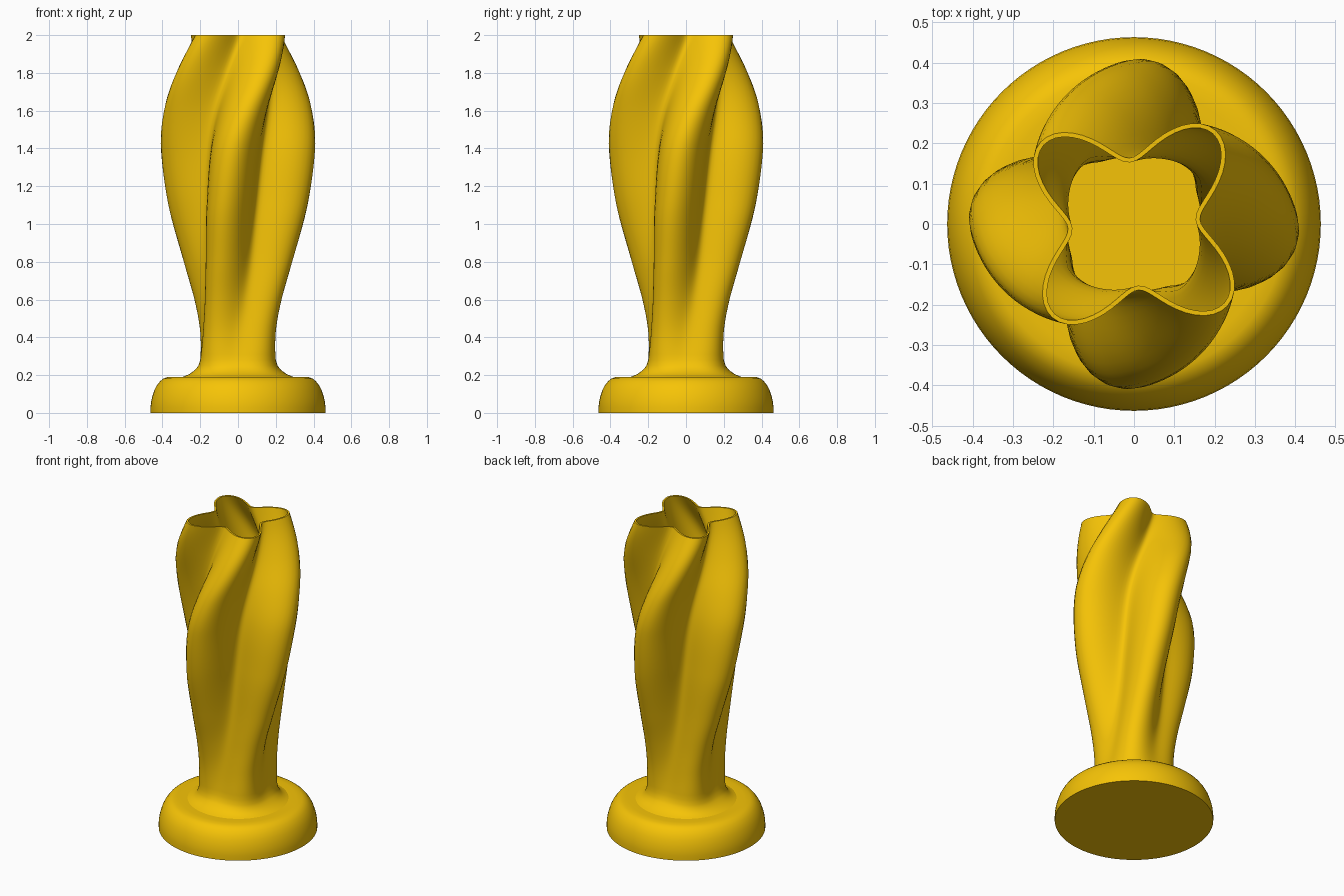
import bpy, bmesh, math

if "Cube" in bpy.data.objects:
    bpy.data.objects.remove(bpy.data.objects["Cube"])

SEG = 96
WALL = 0.011

# body keys: height, lobe radius, valley radius, lobe angle in degrees
KEYS = [(0.185, 0.31, 0.31, -45), (0.205, 0.265, 0.258, -45), (0.25, 0.235, 0.210, -45),
        (0.32, 0.230, 0.194, -44), (0.45, 0.234, 0.183, -39), (0.60, 0.256, 0.180, -31),
        (0.80, 0.304, 0.183, -22), (1.10, 0.376, 0.194, -13), (1.40, 0.409, 0.203, -4),
        (1.60, 0.395, 0.199, 8), (1.80, 0.358, 0.183, 27), (2.00, 0.308, 0.164, 49)]


def slope(i, c):
    a, b = KEYS[max(i - 1, 0)], KEYS[min(i + 1, len(KEYS) - 1)]
    return (b[c] - a[c]) / (b[0] - a[0])


def sample(z):
    """Smooth interpolation of the body keys."""
    i = max(k for k in range(len(KEYS) - 1) if KEYS[k][0] <= z + 1e-9)
    p, q = KEYS[i], KEYS[i + 1]
    h = q[0] - p[0]
    t = (z - p[0]) / h
    return [(2*t**3 - 3*t*t + 1) * p[c] + (t**3 - 2*t*t + t) * h * slope(i, c)
            + (3*t*t - 2*t**3) * q[c] + (t**3 - t*t) * h * slope(i + 1, c) for c in (1, 2, 3)]


def section(z, inset=0.0):
    """Four-lobed ring at height z, pulled in by the wall thickness."""
    lobe, valley, ang = sample(z)
    mid, amp = (lobe + valley) / 2, (lobe - valley) / 2
    ring = []
    for s in range(SEG):
        u = 2 * math.pi * s / SEG
        r = mid + amp * math.cos(4 * u)
        dr = -4 * amp * math.sin(4 * u)
        n = math.hypot(r, dr)
        a = u + math.radians(ang)
        x, y = r - inset * r / n, inset * dr / n
        ring.append((x * math.cos(a) - y * math.sin(a), x * math.sin(a) + y * math.cos(a), z))
    return ring


def loft(name, rings, cap_start, cap_end):
    bm = bmesh.new()
    rows = [[bm.verts.new(p) for p in ring] for ring in rings]
    for a, b in zip(rows, rows[1:]):
        for i in range(SEG):
            j = (i + 1) % SEG
            bm.faces.new((a[i], a[j], b[j], b[i]))
    if cap_start:
        bm.faces.new(rows[0][::-1])
    if cap_end:
        bm.faces.new(rows[-1])
    me = bpy.data.meshes.new(name)
    bm.to_mesh(me)
    bm.free()
    ob = bpy.data.objects.new(name, me)
    bpy.context.collection.objects.link(ob)
    me.materials.append(gold)
    bpy.ops.object.select_all(action='DESELECT')
    ob.select_set(True)
    bpy.context.view_layer.objects.active = ob
    bpy.ops.object.shade_smooth_by_angle(angle=math.radians(40))
    return ob


gold = bpy.data.materials.new("gold")
gold.diffuse_color = (0.92, 0.55, 0.002, 1)
gold.use_nodes = True
gold.node_tree.nodes["Principled BSDF"].inputs["Base Color"].default_value = gold.diffuse_color

# twisted body: up the outside, over the rim, down the inside to the floor
low = [0.185, 0.195, 0.205, 0.22, 0.235, 0.25, 0.28, 0.31]
heights = low + [0.31 + 1.69 * i / 56 for i in range(1, 57)]
outer = [section(z) for z in heights]
inner = [section(z, WALL) for z in reversed(heights) if z >= 0.25]
loft("twisted_body", outer + inner, False, True)

# round base with a soft shoulder
profile = [(0.463, 0.0), (0.463, 0.03), (0.460, 0.06), (0.453, 0.09), (0.443, 0.12),
           (0.430, 0.145), (0.414, 0.166), (0.396, 0.181), (0.375, 0.189), (0.34, 0.191),
           (0.30, 0.191), (0.20, 0.191)]
rings = [[(r * math.cos(2 * math.pi * s / SEG), r * math.sin(2 * math.pi * s / SEG), z)
          for s in range(SEG)] for r, z in profile]
loft("round_base", rings, True, True)
